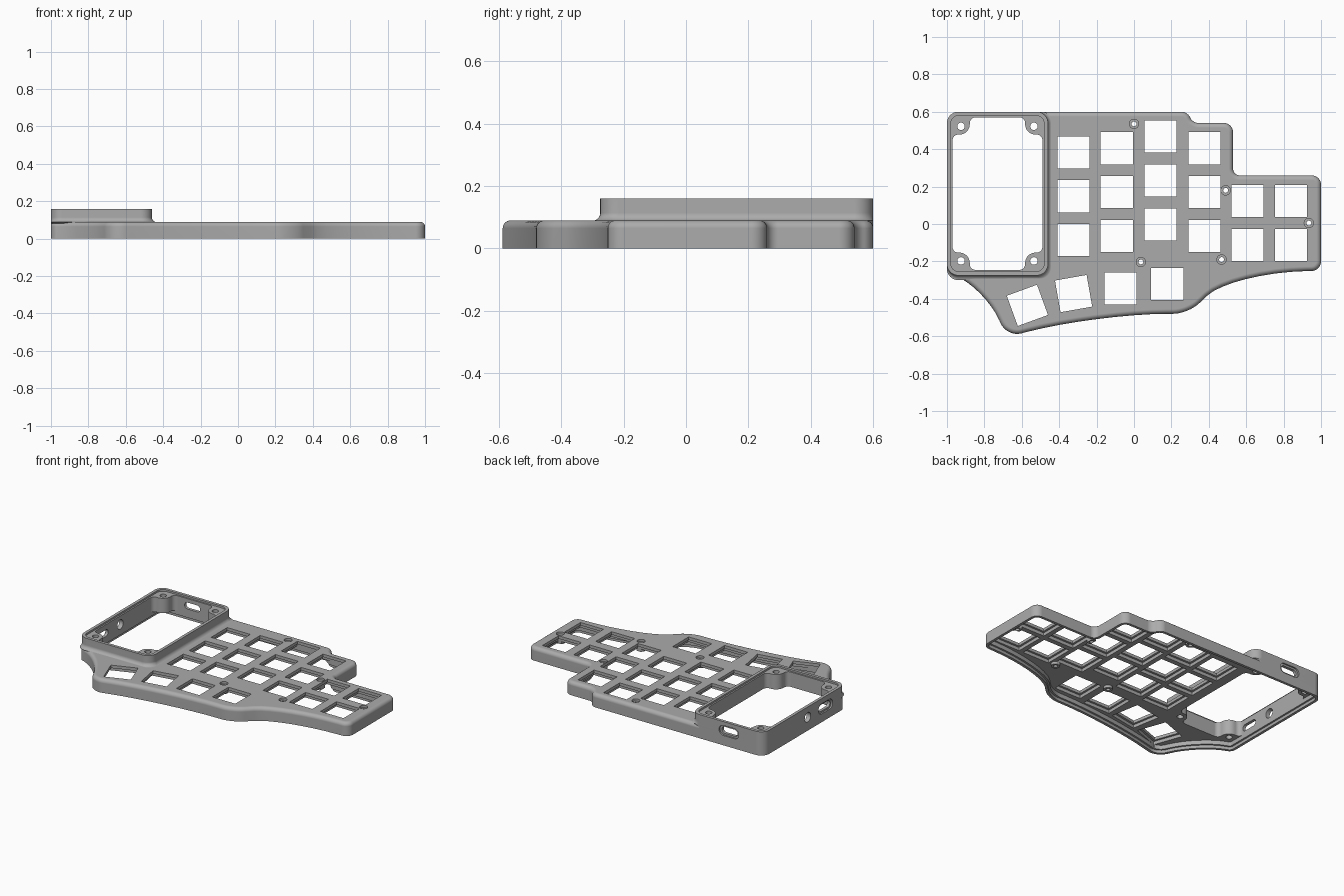
import bpy, bmesh
from math import sin, cos, pi, radians
from mathutils import Vector, Matrix

if "Cube" in bpy.data.objects:
    bpy.data.objects.remove(bpy.data.objects["Cube"])

grey = bpy.data.materials.new("case_grey")
grey.use_nodes = True
colour = (0.41, 0.41, 0.41, 1)
grey.diffuse_color = colour
grey.node_tree.nodes["Principled BSDF"].inputs["Base Color"].default_value = colour


# ---- outline helpers ----
def rounded(corners, steps=8):
    """Polygon with blended corners; each corner is x, y, distance in, distance out."""
    out, n = [], len(corners)
    for i, c in enumerate(corners):
        p = Vector(c[:2])
        a = p + (Vector(corners[i - 1][:2]) - p).normalized() * c[2]
        b = p + (Vector(corners[(i + 1) % n][:2]) - p).normalized() * c[-1]
        h1, h2 = a.lerp(p, 0.55), b.lerp(p, 0.55)
        for k in range(steps + 1):
            t = k / steps
            u = 1 - t
            out.append(a * u**3 + h1 * (3 * u * u * t) + h2 * (3 * u * t * t) + b * t**3)
    return out


def inset(pts, d):
    """Move a counter-clockwise outline inward by d."""
    out = []
    for i, p in enumerate(pts):
        e1 = (p - pts[i - 1]).normalized()
        e2 = (pts[(i + 1) % len(pts)] - p).normalized()
        n1, n2 = Vector((-e1.y, e1.x)), Vector((-e2.y, e2.x))
        out.append(p + (n1 + n2) * (d / (1 + n1.dot(n2))))
    return out


def rect(x0, y0, x1, y1, r):
    return rounded([(x1, y1, r), (x0, y1, r), (x0, y0, r), (x1, y0, r)])


def circle(x, y, r, n=24):
    return [Vector((x + r * cos(2 * pi * k / n), y + r * sin(2 * pi * k / n))) for k in range(n)]


# ---- solid helpers ----
def loft(bm, layers, matrix=Matrix()):
    """Closed solid through (outline, z) layers, bottom to top."""
    rings = [[bm.verts.new(matrix @ Vector((p.x, p.y, z))) for p in pts] for pts, z in layers]
    bm.faces.new(rings[0][::-1])
    bm.faces.new(rings[-1])
    for low, high in zip(rings, rings[1:]):
        for i in range(len(low)):
            j = (i + 1) % len(low)
            bm.faces.new((low[i], low[j], high[j], high[i]))


def solid(name, *parts):
    """Object made of lofts; each part is (layers, matrix)."""
    bm = bmesh.new()
    for part in parts:
        loft(bm, *part)
    bmesh.ops.recalc_face_normals(bm, faces=bm.faces)
    mesh = bpy.data.meshes.new(name)
    bm.to_mesh(mesh)
    bm.free()
    mesh.materials.append(grey)
    obj = bpy.data.objects.new(name, mesh)
    bpy.context.collection.objects.link(obj)
    return obj


def prism(pts, z0, z1, matrix=Matrix()):
    return ([(pts, z0), (pts, z1)], matrix)


def combine(target, tool, operation):
    tool.hide_render = True
    mod = target.modifiers.new("combine", "BOOLEAN")
    mod.object, mod.operation, mod.solver = tool, operation, "EXACT"
    bpy.context.view_layer.objects.active = target
    bpy.ops.object.modifier_apply(modifier=mod.name)
    bpy.data.objects.remove(tool)


# ---- case body with a rounded top edge ----
TOP, FILLET = 0.09, 0.025
outline = rounded([
    (-1, 0.6, 0.06), (-1, -0.26, 0.03), (-0.80, -0.335, 0.17, 0.2),
    (-0.68, -0.605, 0.08), (-0.2, -0.48, 0.38, 0.38), (0.29, -0.48, 0.08),
    (0.52, -0.26, 0.18, 0.40), (1, -0.25, 0.05), (1, 0.26, 0.05),
    (0.53, 0.26, 0.035), (0.53, 0.54, 0.05), (0.315, 0.54, 0.03), (0.285, 0.6, 0.03)])
arc = [k * pi / 12 for k in range(7)]
body = [(outline, 0)] + [(inset(outline, FILLET * (1 - cos(t))), TOP - FILLET + FILLET * sin(t))
                         for t in arc]
case = solid("keyboard_case", (body, Matrix()))

# ---- raised screen bezel, flared where it meets the plate ----
def bezel_ring(flare):
    return rect(-1, -0.275 - flare, -0.46 + flare, 0.6, 0.06)


bezel = [(bezel_ring(0), 0.04), (bezel_ring(0), 0.08)]
bezel += [(bezel_ring(FILLET * (1 - sin(t))), TOP - 0.001 + FILLET * (1 - cos(t))) for t in arc]
bezel.append((bezel_ring(0), 0.16))
combine(case, solid("screen_bezel", (bezel, Matrix())), "UNION")

# ---- hollow underside with a stepped rim ----
combine(case, solid("cavity", prism(inset(outline, 0.03), -0.1, 0.048)), "DIFFERENCE")
combine(case, solid("rim_step", prism(inset(outline, 0.018), -0.1, 0.02)), "DIFFERENCE")

# ---- screw bosses under the plate ----
screws = [(0, 0.535), (0.49, 0.18), (0.935, 0.005), (0.037, -0.203), (0.468, -0.19)]
combine(case, solid("screw_bosses", *[prism(circle(x, y, 0.028), 0.03, 0.06) for x, y in screws]),
        "UNION")

# ---- key openings: columns, then the fanned thumb row ----
columns = [(-0.323, 0.383, 3), (-0.092, 0.405, 3), (0.142, 0.467, 3),
           (0.377, 0.405, 3), (0.607, 0.123, 2), (0.84, 0.123, 2)]
keys = [(x, y - 0.2345 * row, 0) for x, y, count in columns for row in range(count)]
keys += [(0.178, -0.32, 0), (-0.073, -0.345, 0), (-0.323, -0.372, 10), (-0.57, -0.435, 20)]


def key_cutter(name, half, z0, z1):
    square = [Vector((half * a, half * b)) for a, b in ((1, 1), (-1, 1), (-1, -1), (1, -1))]
    return solid(name, *[prism(square, z0, z1, Matrix.Translation((x, y, 0))
                               @ Matrix.Rotation(radians(turn), 4, "Z")) for x, y, turn in keys])


combine(case, key_cutter("switch_pockets", 0.1, 0.0, 0.07), "DIFFERENCE")
combine(case, key_cutter("switch_holes", 0.086, -0.1, 0.3), "DIFFERENCE")

# ---- screw holes with counterbores ----
combine(case, solid("screw_holes", *[prism(circle(x, y, 0.013), -0.1, 0.3) for x, y in screws]),
        "DIFFERENCE")
combine(case, solid("counterbores", *[prism(circle(x, y, 0.025), 0.075, 0.3) for x, y in screws]),
        "DIFFERENCE")

# ---- screen opening, leaving a post in each corner ----
cx, cy, hx, hy, post = -0.73, 0.1625, 0.24, 0.4075, 0.092
corners = []
for sx, sy in ((1, 1), (-1, 1), (-1, -1), (1, -1)):
    trio = [(hx, hy - post, 0.03), (hx - post, hy - post, 0.055), (hx - post, hy, 0.03)]
    if sx * sy < 0:
        trio.reverse()
    corners += [(cx + sx * x, cy + sy * y, d) for x, y, d in trio]
combine(case, solid("screen_opening", prism(rounded(corners), -0.1, 0.3)), "DIFFERENCE")
combine(case, solid("screen_recess", prism(rect(-0.98, -0.255, -0.48, 0.58, 0.045), 0.148, 0.3)),
        "DIFFERENCE")
posts = [(cx + sx * 0.195, cy + sy * 0.36) for sx in (1, -1) for sy in (1, -1)]
combine(case, solid("post_holes", *[prism(circle(x, y, 0.02), -0.1, 0.3) for x, y in posts]),
        "DIFFERENCE")

# ---- side and back ports ----
to_side = Matrix.Translation((-1, 0, 0.09)) @ Matrix(((0, 0, 1), (1, 0, 0), (0, 1, 0))).to_4x4()
to_back = Matrix.Translation((0, 0.6, 0.1)) @ Matrix(((-1, 0, 0), (0, 0, 1), (0, 1, 0))).to_4x4()


def slot(x, half, tall):
    return rect(x - half, -tall, x + half, tall, tall * 0.95)


combine(case, solid("ports", prism(slot(-0.06, 0.06, 0.022), -0.05, 0.06, to_side),
                    prism(circle(0.13, 0, 0.032), -0.05, 0.06, to_side),
                    prism(slot(0.74, 0.058, 0.022), -0.06, 0.06, to_back)), "DIFFERENCE")
combine(case, solid("port_recesses", prism(slot(-0.06, 0.075, 0.034), -0.05, 0.01, to_side),
                    prism(slot(0.74, 0.073, 0.034), -0.01, 0.06, to_back)), "DIFFERENCE")

# ---- smooth fillets, flat faces ----
bpy.ops.object.select_all(action="DESELECT")
case.select_set(True)
bpy.context.view_layer.objects.active = case
bpy.ops.object.shade_smooth_by_angle(angle=radians(30))
weighted = case.modifiers.new("flat_faces", "WEIGHTED_NORMAL")
weighted.keep_sharp = True
